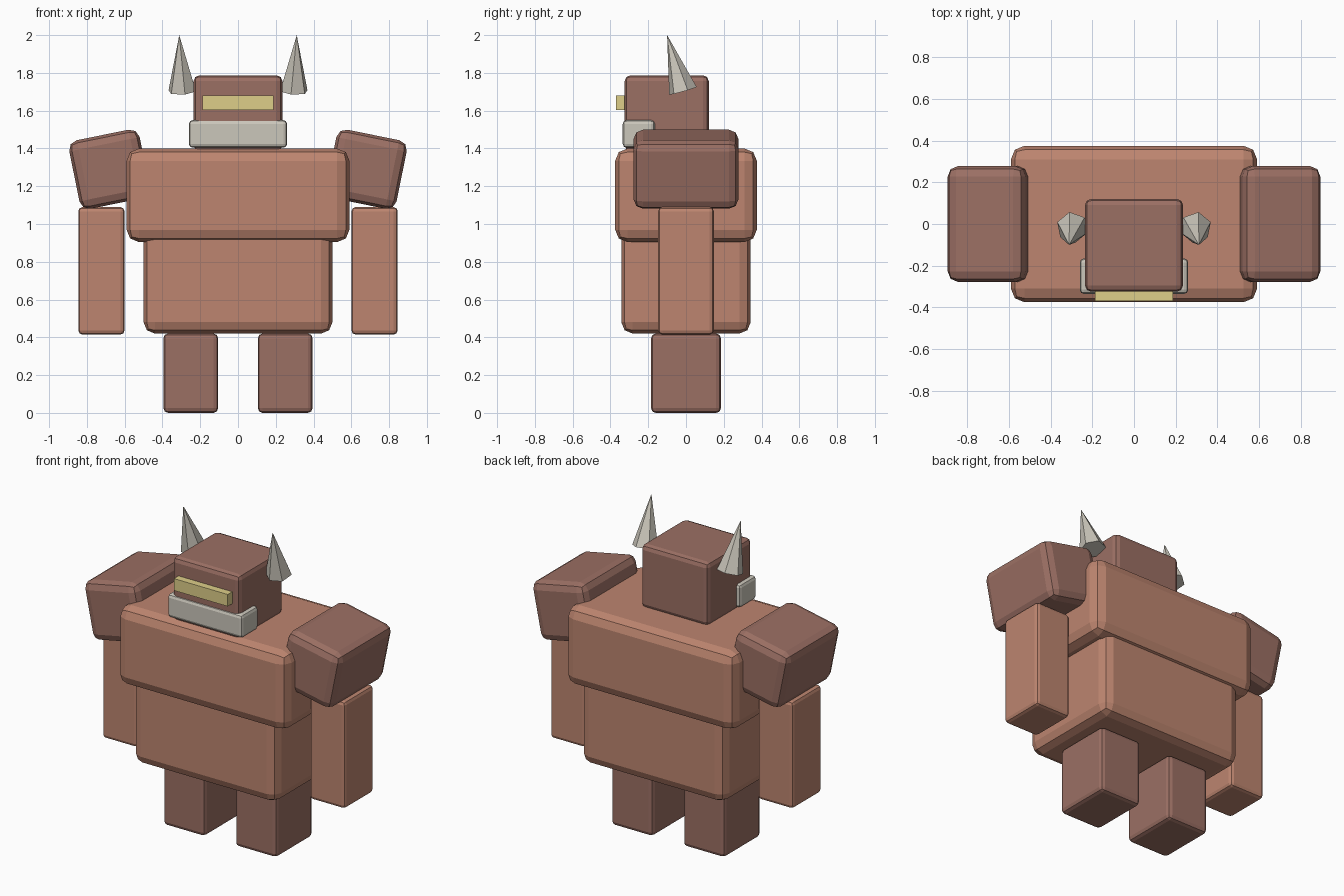
import bpy, bmesh
from mathutils import Matrix, Vector

if "Cube" in bpy.data.objects:
    bpy.data.objects.remove(bpy.data.objects["Cube"])


def material(name, rgb):
    m = bpy.data.materials.new(name)
    m.diffuse_color = (*rgb, 1)
    m.use_nodes = True
    m.node_tree.nodes["Principled BSDF"].inputs["Base Color"].default_value = m.diffuse_color
    return m


CLAY = material("clay", (0.51, 0.235, 0.16))
DARK = material("dark_clay", (0.33, 0.16, 0.127))
BONE = material("bone", (0.60, 0.57, 0.50))
GLOW = material("glow", (0.73, 0.62, 0.25))


def finish(name, bm, mat):
    me = bpy.data.meshes.new(name)
    bm.to_mesh(me)
    bm.free()
    me.materials.append(mat)
    ob = bpy.data.objects.new(name, me)
    bpy.context.collection.objects.link(ob)
    return ob


def box(name, center, size, mat, bevel=0.0, tilt=0.0):
    """Flat-shaded box with rounded edges, tilted about the y axis."""
    bm = bmesh.new()
    bmesh.ops.create_cube(bm, size=1, matrix=Matrix.Diagonal((*size, 1)))
    if bevel:
        bmesh.ops.bevel(bm, geom=bm.edges[:], offset=bevel, segments=2,
                        profile=0.5, affect='EDGES')
    bm.transform(Matrix.Translation(center) @ Matrix.Rotation(tilt, 4, 'Y'))
    return finish(name, bm, mat)


def horn(name, side):
    """Six-sided spike leaning forward."""
    base, tip = Vector((0.295, -0.016, 1.705)), Vector((0.311, -0.10, 2.0))
    axis = tip - base
    turn = Vector((0, 0, 1)).rotation_difference(axis).to_matrix().to_4x4()
    bm = bmesh.new()
    bmesh.ops.create_cone(bm, cap_ends=True, segments=6, radius1=0.077, radius2=0,
                          depth=axis.length)
    bmesh.ops.remove_doubles(bm, verts=bm.verts[:], dist=1e-4)
    bm.transform(Matrix.Translation((base + tip) / 2) @ turn @ Matrix.Rotation(-0.18, 4, 'Z'))
    if side < 0:
        bm.transform(Matrix.Diagonal((-1, 1, 1, 1)))
        bmesh.ops.reverse_faces(bm, faces=bm.faces[:])
    return finish(name, bm, BONE)


# Body
box("chest", (0, 0, 1.152), (1.18, 0.75, 0.495), CLAY, 0.065)
box("belly", (0, 0, 0.70), (1.0, 0.685, 0.56), CLAY, 0.06)

# Head, jaw guard and eye slit
box("head", (0, -0.102, 1.587), (0.47, 0.445, 0.40), DARK, 0.03)
box("jaw", (0, -0.25, 1.477), (0.52, 0.17, 0.146), BONE, 0.02)
box("eye_slit", (0, -0.335, 1.642), (0.375, 0.07, 0.075), GLOW)

# Paired limbs and horns
for s, label in ((-1, "right"), (1, "left")):
    box(f"{label}_leg", (s * 0.25, 0, 0.21), (0.29, 0.37, 0.42), DARK, 0.025)
    box(f"{label}_arm", (s * 0.723, 0, 0.752), (0.245, 0.295, 0.675), CLAY, 0.022)
    box(f"{label}_shoulder", (s * 0.68, 0, 1.29), (0.38, 0.555, 0.37), DARK, 0.05, s * 0.2)
    horn(f"{label}_horn", s)
